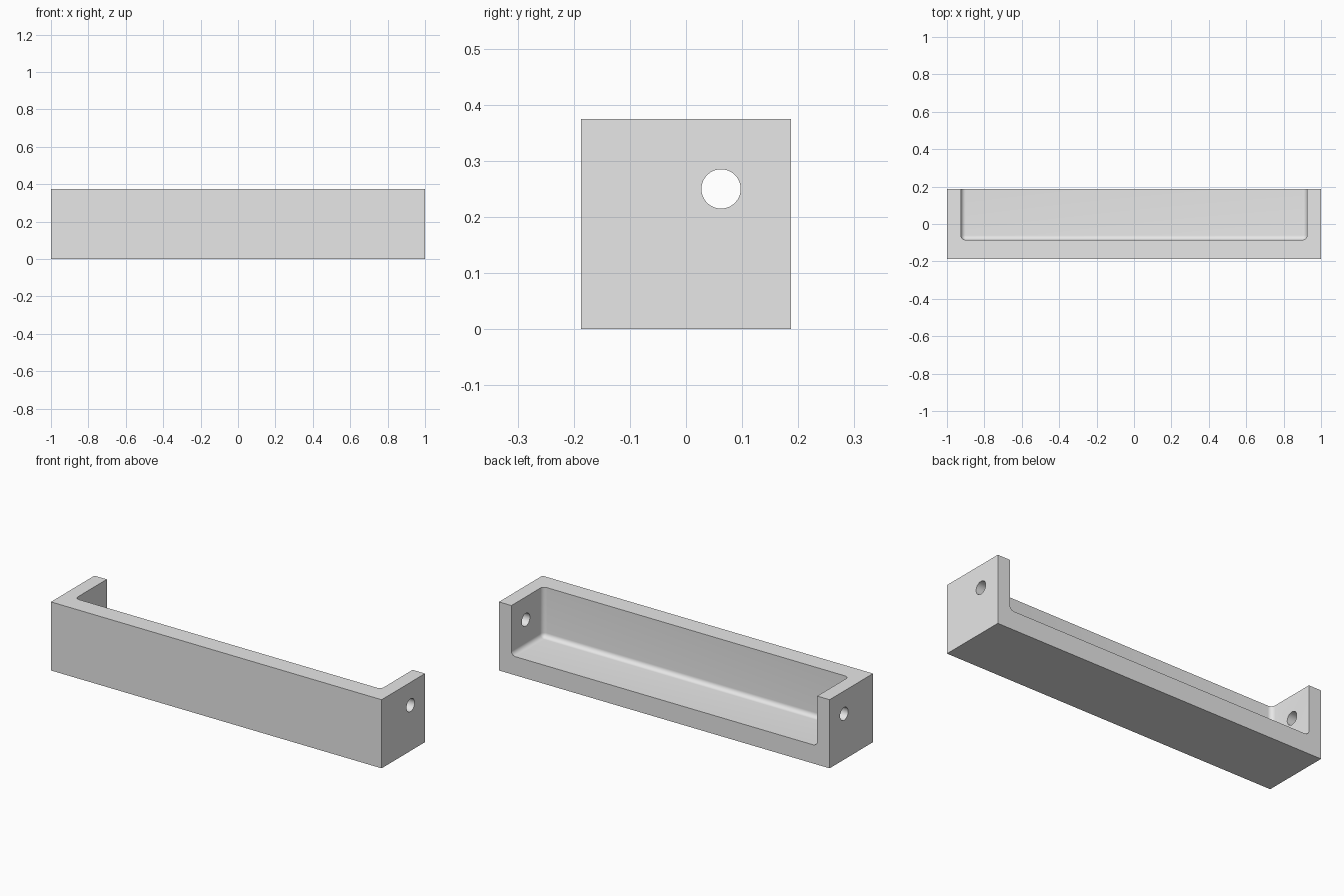
import bpy
import bmesh
from math import radians
from mathutils import Matrix, Vector

if "Cube" in bpy.data.objects:
    bpy.data.objects.remove(bpy.data.objects["Cube"])

HALF_X, HALF_Y, HEIGHT = 1.0, 0.1875, 0.375
END_WALL, WALL, FILLET = 0.075, 0.102, 0.025
OVER = 0.2  # how far the cavity cutter runs past the open sides

grey = bpy.data.materials.new("plain_grey")
grey.use_nodes = True
grey.diffuse_color = (0.8, 0.8, 0.8, 1)
grey.node_tree.nodes["Principled BSDF"].inputs["Base Color"].default_value = (0.8, 0.8, 0.8, 1)


def make_object(name, bm):
    mesh = bpy.data.meshes.new(name)
    bm.to_mesh(mesh)
    bm.free()
    mesh.materials.append(grey)
    obj = bpy.data.objects.new(name, mesh)
    bpy.context.collection.objects.link(obj)
    return obj


def box(name, low, high, radius=0):
    low, high = Vector(low), Vector(high)
    bm = bmesh.new()
    place = Matrix.Translation((low + high) / 2) @ Matrix.Diagonal((*(high - low), 1))
    bmesh.ops.create_cube(bm, size=1, matrix=place)
    if radius:
        bmesh.ops.bevel(bm, geom=bm.edges[:], offset=radius, segments=8,
                        profile=0.5, affect='EDGES')
    return make_object(name, bm)


def cross_hole(name, y, z, radius):
    bm = bmesh.new()
    place = Matrix.Translation((0, y, z)) @ Matrix.Rotation(radians(90), 4, 'Y')
    bmesh.ops.create_cone(bm, cap_ends=True, segments=64, radius1=radius,
                          radius2=radius, depth=3, matrix=place)
    return make_object(name, bm)


# Solid block, then a filleted cavity open at the back and top, and end holes
bracket = box("handle_body", (-HALF_X, -HALF_Y, 0), (HALF_X, HALF_Y, HEIGHT))
inner = HALF_X - END_WALL
cutters = [
    box("cavity_cutter", (-inner, WALL - HALF_Y, WALL),
        (inner, HALF_Y + OVER, HEIGHT + OVER), FILLET),
    cross_hole("screw_hole_cutter", 0.0625, 0.25, 0.035),
]

bpy.ops.object.select_all(action='DESELECT')
bracket.select_set(True)
bpy.context.view_layer.objects.active = bracket
for cutter in cutters:
    cut = bracket.modifiers.new(cutter.name, 'BOOLEAN')
    cut.operation = 'DIFFERENCE'
    cut.solver = 'EXACT'
    cut.object = cutter
    bpy.ops.object.modifier_apply(modifier=cut.name)
    bpy.data.objects.remove(cutter)

# Smooth fillets and hole walls, crisp outer edges
bpy.ops.object.shade_smooth_by_angle(angle=radians(30))
